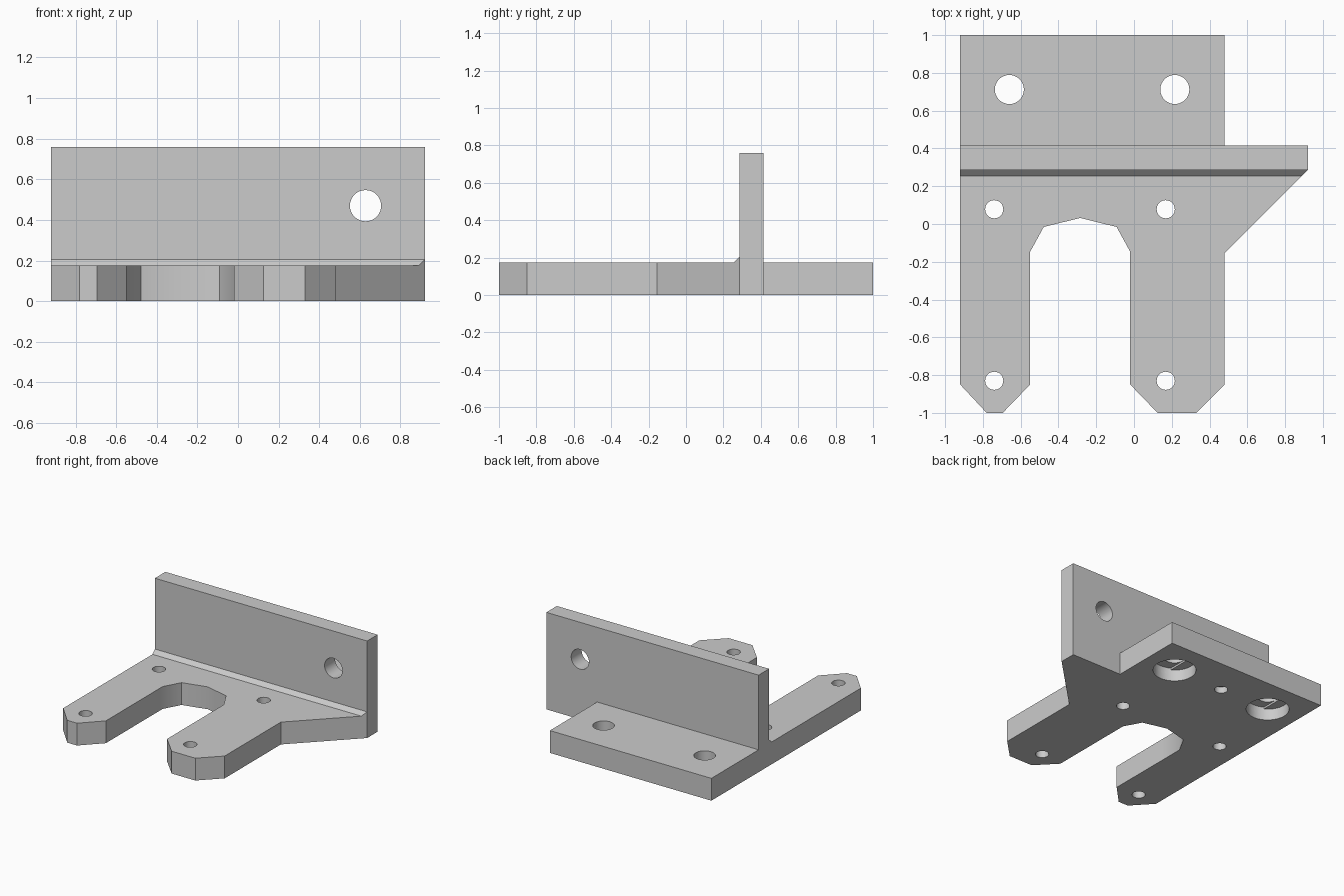
import bpy, bmesh, math
from mathutils import Vector, Matrix

cube = bpy.data.objects.get("Cube")
if cube:
    bpy.data.objects.remove(cube, do_unlink=True)

grey = bpy.data.materials.new("plain grey")
grey.use_nodes = True
colour = (0.6, 0.6, 0.6, 1)
grey.diffuse_color = colour
grey.node_tree.nodes["Principled BSDF"].inputs["Base Color"].default_value = colour

THICK = 0.175          # plate thickness
LEFT, RIGHT, WING = -0.92, 0.48, 0.92
WALL_FRONT, WALL_BACK, TOP = 0.285, 0.415, 0.76
MID = -0.285           # centre line of the motor bore


def link(name, bm):
    mesh = bpy.data.meshes.new(name)
    bmesh.ops.recalc_face_normals(bm, faces=bm.faces)
    bm.to_mesh(mesh)
    bm.free()
    mesh.materials.append(grey)
    obj = bpy.data.objects.new(name, mesh)
    bpy.context.collection.objects.link(obj)
    return obj


def prism(name, points, offset):
    """Extrude a closed 3D outline along offset."""
    bm = bmesh.new()
    face = bm.faces.new([bm.verts.new(p) for p in points])
    extruded = bmesh.ops.extrude_face_region(bm, geom=[face])["geom"]
    bmesh.ops.translate(bm, vec=Vector(offset),
                        verts=[v for v in extruded if isinstance(v, bmesh.types.BMVert)])
    return link(name, bm)


def box(name, low, high):
    flat = [(low[0], low[1]), (high[0], low[1]), (high[0], high[1]), (low[0], high[1])]
    return prism(name, [(x, y, low[2]) for x, y in flat], (0, 0, high[2] - low[2]))


def cylinder(name, centre, radius, depth, axis="Z"):
    bm = bmesh.new()
    turn = Matrix.Rotation(math.pi / 2, 4, "X") if axis == "Y" else Matrix()
    bmesh.ops.create_cone(bm, cap_ends=True, segments=32, radius1=radius, radius2=radius,
                          depth=depth, matrix=Matrix.Translation(centre) @ turn)
    return link(name, bm)


def combine(target, other, operation):
    mod = target.modifiers.new(other.name, "BOOLEAN")
    mod.operation, mod.solver, mod.object = operation, "EXACT", other
    bpy.context.view_layer.objects.active = target
    bpy.ops.object.modifier_apply(modifier=mod.name)
    bpy.data.objects.remove(other, do_unlink=True)


# Mounting plate outline: a thirteen-sided bore open to the front, two clipped arms, a side wing
bore = []
for i in range(-4, 5):
    a = math.radians(90) + i * math.tau / 13
    x = max(-0.265, min(0.265, 0.415 * math.cos(a)))
    bore.append((MID + x, -0.383 + 0.415 * math.sin(a)))
outline = bore + [(-0.55, -0.85), (-0.695, -1), (-0.78, -1), (LEFT, -0.85), (LEFT, 1),
                  (RIGHT, 1), (RIGHT, WALL_BACK), (WING, WALL_BACK), (WING, WALL_FRONT),
                  (RIGHT, -0.155), (RIGHT, -0.85), (0.33, -1), (0.125, -1), (-0.02, -0.85)]
bracket = prism("motor_bracket", [(x, y, 0) for x, y in outline], (0, 0, THICK))

# Upright wall
combine(bracket, box("upright_wall", (LEFT, WALL_FRONT, 0), (WING, WALL_BACK, TOP)), "UNION")

# Sloped fillet at the wall foot, its right end following the wing's diagonal edge
f = 0.03
bm = bmesh.new()
ends = []
for x_front, x_back in ((LEFT, LEFT), (WING - f, WING)):
    ends.append([bm.verts.new(p) for p in ((x_front, WALL_FRONT - f, THICK),
                                           (x_back, WALL_FRONT, THICK),
                                           (x_back, WALL_FRONT, THICK + f))])
    bm.faces.new(ends[-1])
for i in range(3):
    j = (i + 1) % 3
    bm.faces.new((ends[0][i], ends[0][j], ends[1][j], ends[1][i]))
combine(bracket, link("foot_fillet", bm), "UNION")

# Motor screw holes
for x in (-0.74, 0.168):
    for y in (0.078, -0.83):
        combine(bracket, cylinder("motor_hole", (x, y, 0.1), 0.048, 0.5), "DIFFERENCE")

# Rear bolt holes with a recess and a bridging slot underneath
for x in (-0.66, 0.216):
    combine(bracket, cylinder("bolt_hole", (x, 0.712, 0.1), 0.077, 0.5), "DIFFERENCE")
    combine(bracket, cylinder("bolt_recess", (x, 0.712, 0), 0.155, 0.18), "DIFFERENCE")
    slot = box("bridge_slot", (x - 0.077, 0.5, 0.05), (x + 0.077, 0.9, 0.105))
    combine(slot, cylinder("slot_limit", (x, 0.712, 0.1), 0.155, 0.5), "INTERSECT")
    combine(bracket, slot, "DIFFERENCE")

# Blind locating hole between the recesses, and the hole through the wall
combine(bracket, cylinder("locating_hole", (-0.222, 0.712, 0), 0.048, 0.1), "DIFFERENCE")
combine(bracket, cylinder("wall_hole", (0.628, 0.35, 0.47), 0.077, 0.5, "Y"), "DIFFERENCE")

bpy.ops.object.select_all(action="DESELECT")
bracket.select_set(True)
bpy.context.view_layer.objects.active = bracket
bpy.ops.object.shade_smooth_by_angle(angle=math.radians(30))
